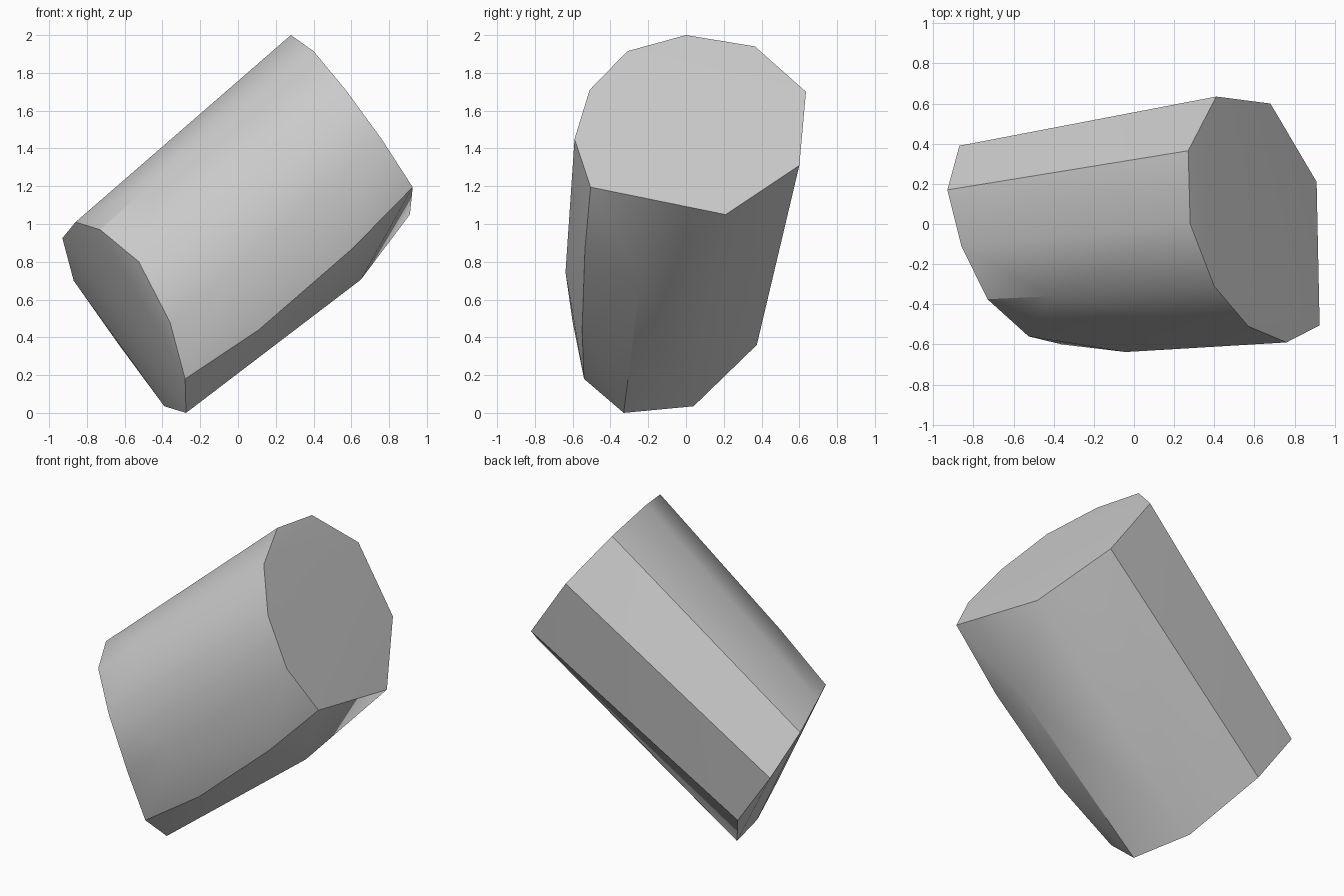
import bpy
import bmesh
import math

default_cube = bpy.data.objects.get("Cube")
if default_cube:
    bpy.data.objects.remove(default_cube, do_unlink=True)

# Upper end: rim of the tilted cut face
upper_rim = [
    (0.28, 0.0, 2.0), (0.27, 0.365, 1.94), (0.41, 0.635, 1.7),
    (0.68, 0.6, 1.31), (0.91, 0.21, 1.05), (0.925, -0.505, 1.195),
    (0.76, -0.59, 1.45), (0.57, -0.51, 1.71), (0.4, -0.31, 1.915),
]

# Lower end: rim of the opposite cut face
lower_rim = [
    (-0.86, -0.11, 1.01), (-0.93, 0.17, 0.925), (-0.87, 0.39, 0.7),
    (-0.63, 0.375, 0.36), (-0.39, 0.04, 0.035), (-0.275, -0.33, 0.0),
    (-0.28, -0.54, 0.18), (-0.36, -0.6, 0.48), (-0.525, -0.56, 0.8),
    (-0.73, -0.375, 0.97),
]

# Points between the ends that swell the front and chamfer the underside
front_bulge = [(-0.04, -0.638, 0.745), (-0.42, -0.36, 1.245)]
underside_ridge = [(0.11, -0.55, 0.44), (0.6, -0.535, 0.865), (0.65, -0.24, 0.705)]


def flat_material(name, value):
    material = bpy.data.materials.new(name)
    material.use_nodes = True
    colour = (value, value, value, 1.0)
    material.diffuse_color = colour
    shader = next(n for n in material.node_tree.nodes if n.type == 'BSDF_PRINCIPLED')
    shader.inputs["Base Color"].default_value = colour
    return material


def hull_object(name, points, material):
    """Wrap a set of points in a closed convex skin."""
    bm = bmesh.new()
    for point in points:
        bm.verts.new(point)
    hull = bmesh.ops.convex_hull(bm, input=bm.verts[:])
    loose = [v for v in bm.verts if not v.link_faces]
    bmesh.ops.delete(bm, geom=loose, context='VERTS')
    bmesh.ops.recalc_face_normals(bm, faces=bm.faces[:])
    mesh = bpy.data.meshes.new(name)
    bm.to_mesh(mesh)
    bm.free()
    mesh.materials.append(material)
    obj = bpy.data.objects.new(name, mesh)
    bpy.context.collection.objects.link(obj)
    return obj


# Leaning stone block, smooth along the body and sharp at the cuts
stone = hull_object(
    "stone_block",
    upper_rim + lower_rim + front_bulge + underside_ridge,
    flat_material("light grey stone", 0.6),
)
bpy.ops.object.select_all(action='DESELECT')
stone.select_set(True)
bpy.context.view_layer.objects.active = stone
bpy.ops.object.shade_smooth_by_angle(angle=math.radians(30))
